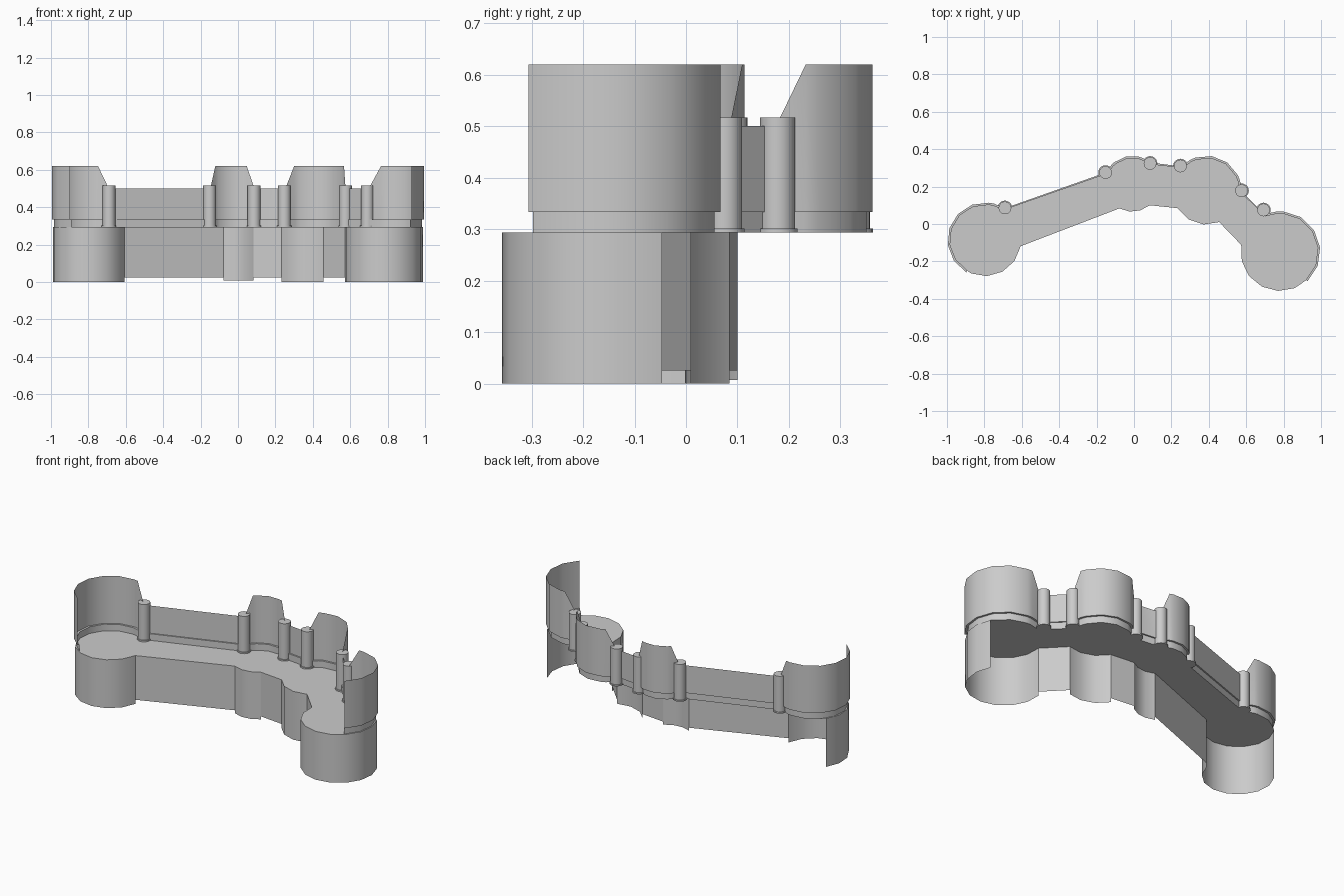
import bpy, bmesh
from math import sin, cos, radians

if "Cube" in bpy.data.objects:
    bpy.data.objects.remove(bpy.data.objects["Cube"], do_unlink=True)

stone = bpy.data.materials.new("grey_stone")
stone.use_nodes = True
colour = (0.6, 0.6, 0.6, 1)
stone.diffuse_color = colour
stone.node_tree.nodes["Principled BSDF"].inputs["Base Color"].default_value = colour

FLOOR, STEP, WALL, TOP, PILLAR = 0.293, 0.333, 0.5, 0.62, 0.517
INSET, SLOPE = 0.012, 18

# Bastions: centre x, centre y, radius, back arc, front arc, skirt bottom
bastions = {
    "left": (-0.797, -0.085, 0.2, (240, 58), (145, 350), 0),
    "middle": (-0.01, 0.212, 0.152, (155, 50), (242, 310), 0.007),
    "third": (0.388, 0.178, 0.187, (136, -1), (211, 292), 0),
    "right": (0.78, -0.148, 0.216, (112, -47), (170, 389), 0),
}


def finish(name, bm):
    bmesh.ops.recalc_face_normals(bm, faces=bm.faces)
    mesh = bpy.data.meshes.new(name)
    bm.to_mesh(mesh)
    bm.free()
    mesh.materials.append(stone)
    ob = bpy.data.objects.new(name, mesh)
    bpy.context.collection.objects.link(ob)
    bpy.ops.object.select_all(action="DESELECT")
    ob.select_set(True)
    bpy.context.view_layer.objects.active = ob
    bpy.ops.object.shade_smooth_by_angle(angle=radians(32))
    return ob


def sheet(name, rows):
    """Surface through rows of points of equal length."""
    bm = bmesh.new()
    grid = [[bm.verts.new(p) for p in row] for row in rows]
    for low, high in zip(grid, grid[1:]):
        for i in range(len(low) - 1):
            bm.faces.new((low[i], low[i + 1], high[i + 1], high[i]))
    return finish(name, bm)


def angles(a, b):
    n = max(3, round(abs(b - a) / 25))
    return [a + (b - a) * i / n for i in range(n + 1)]


def point(cx, cy, r, a):
    return cx + r * cos(radians(a)), cy + r * sin(radians(a))


# Upper wall: band, small outward step, then parapet with sloped tower ends
inner, outer, heights, floor_back = [], [], [], []
for key, (cx, cy, r, (a, b), front, bottom) in bastions.items():
    stops = angles(a, b)
    low_ends = set()
    if key != "left":
        low_ends.add(a)
        stops = [a, a - SLOPE] + [s for s in stops if s < a - SLOPE - 4]
    if key != "right":
        low_ends.add(b)
        stops = [s for s in stops if s > b + SLOPE + 4] + [b + SLOPE, b]
    for s in stops:
        inner.append(point(cx, cy, r - INSET, s))
        outer.append(point(cx, cy, r, s))
        heights.append(WALL if s in low_ends else TOP)
        inside_left = key != "left" or s < front[0]
        inside_right = key != "right" or s > front[1] - 360
        if inside_left and inside_right:
            floor_back.append(inner[-1])

sheet("upper_wall", [
    [(x, y, FLOOR) for x, y in inner],
    [(x, y, STEP) for x, y in inner],
    [(x, y, STEP) for x, y in outer],
    [(x, y, h) for (x, y), h in zip(outer, heights)],
])

# Lower skirts: curved bastions joined by straight walls
floor_front = []
for key, (cx, cy, r, back, (a, b), bottom) in bastions.items():
    arc = [point(cx, cy, r - INSET / 2, s) for s in angles(a, b)]
    if floor_front:
        link = [floor_front[-1], arc[0]]
        sheet(key + "_link_wall", [[(x, y, z) for x, y in link] for z in (0.025, FLOOR)])
    sheet(key + "_bastion_skirt", [[(x, y, z) for x, y in arc] for z in (bottom, FLOOR)])
    floor_front += arc

# Floor following the whole outline
bm = bmesh.new()
bm.faces.new([bm.verts.new((x, y, FLOOR)) for x, y in floor_front + floor_back[::-1]])
bmesh.ops.triangulate(bm, faces=bm.faces)
floor = finish("floor", bm)
if floor.data.polygons[0].normal.z < 0:
    floor.data.flip_normals()

# Round pillars with a thin base disc
spots = [(-0.69, 0.086), (-0.152, 0.275), (0.086, 0.324),
         (0.248, 0.31), (0.575, 0.178), (0.692, 0.075)]
for i, (x, y) in enumerate(spots, 1):
    bm = bmesh.new()
    for radius, z0, z1 in ((0.034, FLOOR, PILLAR), (0.039, FLOOR, FLOOR + 0.008)):
        made = bmesh.ops.create_cone(bm, cap_ends=True, segments=20, radius1=radius,
                                     radius2=radius, depth=z1 - z0)
        bmesh.ops.translate(bm, verts=made["verts"], vec=(x, y, (z0 + z1) / 2))
    finish(f"pillar_{i}", bm)
